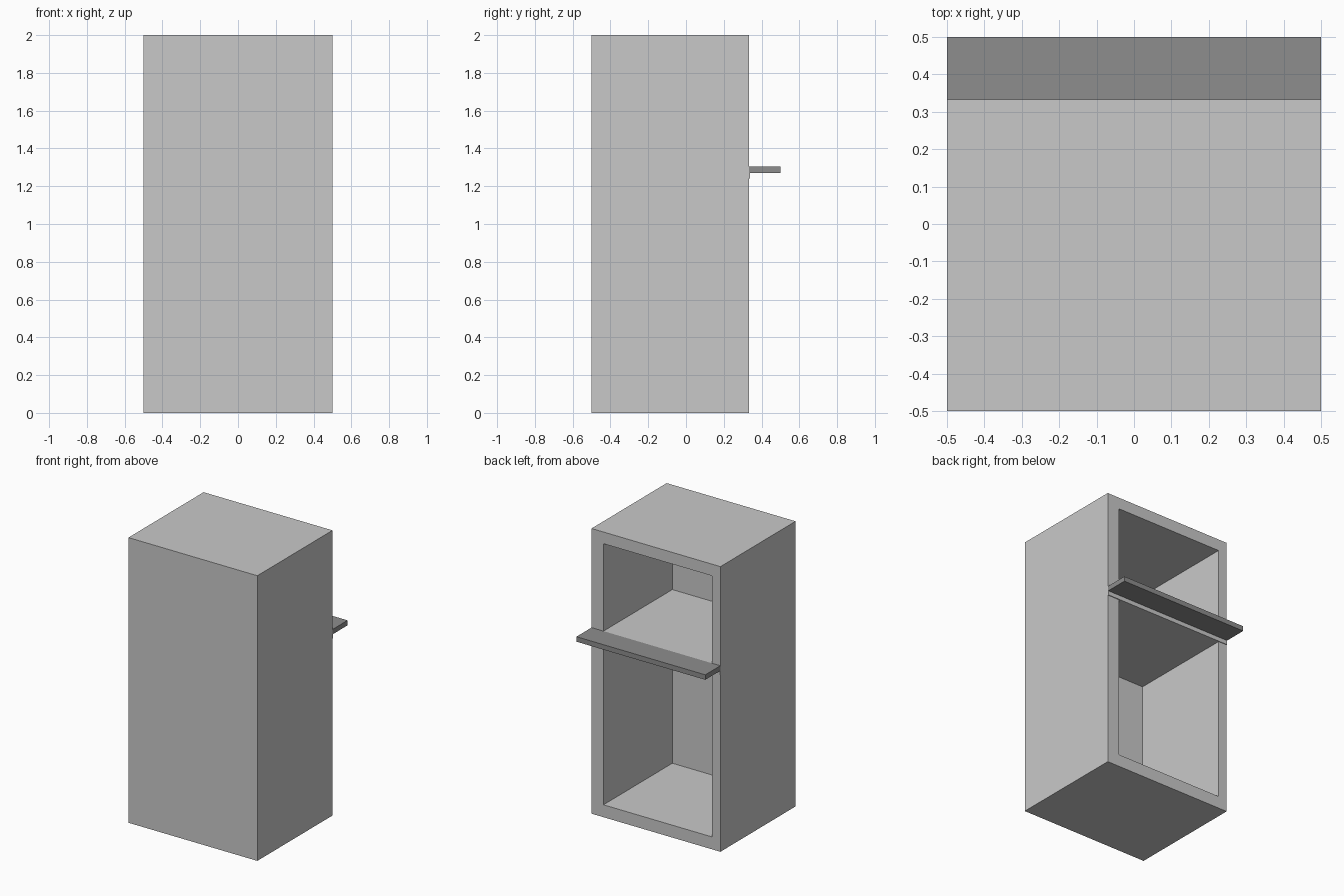
import bpy, bmesh
from mathutils import Vector

if "Cube" in bpy.data.objects:
    bpy.data.objects.remove(bpy.data.objects["Cube"])


def material(name, value):
    m = bpy.data.materials.new(name)
    m.diffuse_color = (value, value, value, 1)
    m.use_nodes = True
    m.node_tree.nodes["Principled BSDF"].inputs["Base Color"].default_value = m.diffuse_color
    return m


light = material("light grey", 0.584)
dark = material("dark grey", 0.27)


def cube_bm(lo, hi):
    bm = bmesh.new()
    bmesh.ops.create_cube(bm, size=1)
    lo, hi = Vector(lo), Vector(hi)
    for v in bm.verts:
        v.co = Vector(hi[i] if v.co[i] > 0 else lo[i] for i in range(3))
    bm.normal_update()
    return bm


def finish(bm, name, mat):
    bmesh.ops.recalc_face_normals(bm, faces=bm.faces[:])
    me = bpy.data.meshes.new(name)
    bm.to_mesh(me)
    bm.free()
    me.materials.append(mat)
    ob = bpy.data.objects.new(name, me)
    bpy.context.collection.objects.link(ob)
    return ob


BACK = 0.333            # plane of the open rear
X0, X1 = -0.433, 0.407  # inside width
Z0, Z1 = 0.087, 1.918   # inside height
INNER = -0.43           # inside of the front panel

# Cabinet shell: inset the rear face to form the rim, then push it inward
bm = cube_bm((-0.5, -0.5, 0), (0.5, BACK, 2))
rear = next(f for f in bm.faces if f.normal.y > 0.9)
bmesh.ops.inset_region(bm, faces=[rear], thickness=0.08)
for v in rear.verts:
    v.co = (X1 if v.co.x > 0 else X0, BACK, Z1 if v.co.z > 1 else Z0)
floor = bmesh.ops.extrude_discrete_faces(bm, faces=[rear])["faces"][0]
for v in floor.verts:
    v.co.y = INNER
finish(bm, "cabinet_shell", light)

# Inner shelf and its thin full-width lip
finish(cube_bm((X0, INNER, 1.24), (X1, BACK, 1.305)), "shelf", light)
finish(cube_bm((-0.5, BACK, 1.24), (0.5, BACK + 0.005, 1.27)), "shelf_lip", light)

# Dark ledge projecting at the rear
finish(cube_bm((-0.5, BACK, 1.27), (0.5, 0.5, 1.305)), "ledge", dark)
